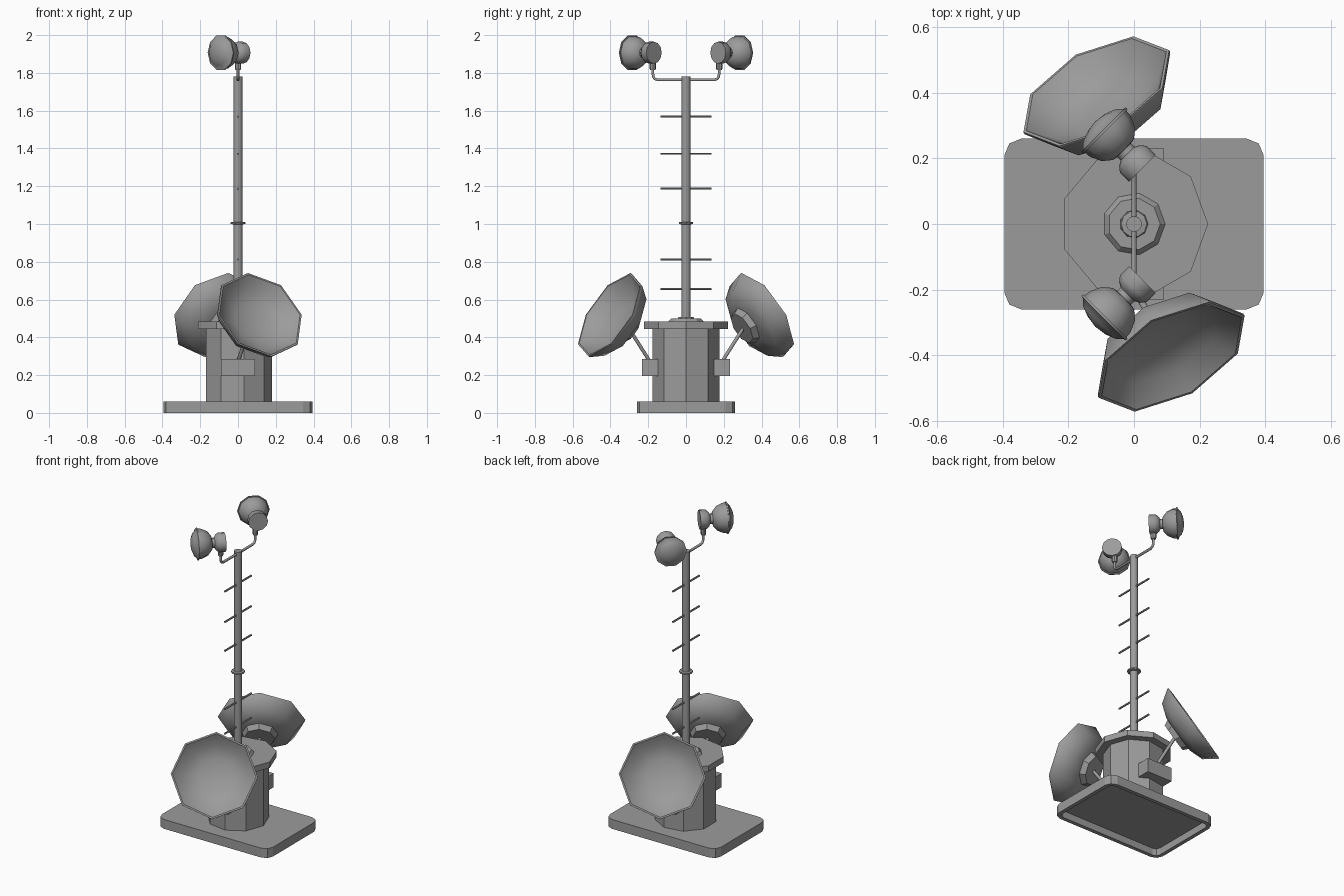
import bpy, bmesh
from math import cos, sin, pi, radians
from mathutils import Matrix, Vector

cube = bpy.data.objects.get("Cube")
if cube:
    bpy.data.objects.remove(cube, do_unlink=True)

grey = bpy.data.materials.new("mid_grey")
grey.use_nodes = True
colour = (0.33, 0.33, 0.33, 1)
grey.diffuse_color = colour
grey.node_tree.nodes["Principled BSDF"].inputs["Base Color"].default_value = colour


def finish(name, bm, smooth=None):
    bmesh.ops.remove_doubles(bm, verts=bm.verts, dist=1e-5)
    bmesh.ops.recalc_face_normals(bm, faces=bm.faces)
    mesh = bpy.data.meshes.new(name)
    bm.to_mesh(mesh)
    bm.free()
    mesh.materials.append(grey)
    obj = bpy.data.objects.new(name, mesh)
    bpy.context.collection.objects.link(obj)
    if smooth:
        bpy.ops.object.select_all(action="DESELECT")
        obj.select_set(True)
        bpy.context.view_layer.objects.active = obj
        bpy.ops.object.shade_smooth_by_angle(angle=radians(smooth))
    return obj


def frame(origin, normal):
    """Matrix whose z points along normal and whose x stays level."""
    n = Vector(normal).normalized()
    u = Vector((-n.y, n.x, 0))
    u = u.normalized() if u.length > 1e-4 else Vector((1, 0, 0))
    m = Matrix((u, n.cross(u), n)).transposed().to_4x4()
    return Matrix.Translation(origin) @ m


def lathe(name, profile, sides, matrix=Matrix(), smooth=None):
    """Spin (radius, height) points round the local z axis."""
    bm = bmesh.new()
    rings = [[bm.verts.new(matrix @ Vector((r * cos(2 * pi * i / sides), r * sin(2 * pi * i / sides), h)))
              for i in range(sides)] for r, h in profile]
    for a, b in zip(rings, rings[1:]):
        for i in range(sides):
            j = (i + 1) % sides
            bm.faces.new((a[i], a[j], b[j], b[i]))
    for ring, point in ((rings[0], profile[0]), (rings[-1], profile[-1])):
        if point[0] > 0:
            bm.faces.new(ring)
    return finish(name, bm, smooth)


def rod(name, start, end, radius, sides=8):
    start, end = Vector(start), Vector(end)
    return lathe(name, [(radius, 0), (radius, (end - start).length)], sides,
                 frame(start, end - start), 50)


def box(name, centre, size):
    bm = bmesh.new()
    bmesh.ops.create_cube(bm, size=1, matrix=Matrix.Translation(centre) @ Matrix.Diagonal((*size, 1)))
    return finish(name, bm)


# Base tray, rounded corners and hollow underside
bm = bmesh.new()
bmesh.ops.create_cube(bm, size=1, matrix=Matrix.Translation((0, 0, 0.03)) @ Matrix.Diagonal((0.79, 0.52, 0.06, 1)))
corners = [e for e in bm.edges if abs(e.verts[0].co.z - e.verts[1].co.z) > 0.01]
bmesh.ops.bevel(bm, geom=corners, offset=0.05, segments=2, profile=0.5, affect="EDGES")
bottom = min(bm.faces, key=lambda f: f.calc_center_median().z)
bmesh.ops.inset_region(bm, faces=[bottom], thickness=0.025)
hollow = bmesh.ops.extrude_face_region(bm, geom=[bottom])
bmesh.ops.translate(bm, vec=(0, 0, 0.045), verts=[v for v in hollow["geom"] if isinstance(v, bmesh.types.BMVert)])
bmesh.ops.delete(bm, geom=[bottom], context="FACES")
finish("base_tray", bm)

# Nine sided housing, lid and mast foot
lathe("housing", [(0.18, 0.06), (0.18, 0.45)], 9)
lathe("housing_lid", [(0.226, 0.445), (0.226, 0.483)], 9)
lathe("mast_foot", [(0.098, 0.48), (0.08, 0.5)], 9)

# Mast with collars and cross rungs
lathe("mast", [(0.024, 0.49), (0.024, 1.78)], 12, smooth=50)
lathe("mast_socket", [(0.045, 0.495), (0.04, 0.508)], 9)
lathe("mast_collar", [(0.024, 0.998), (0.04, 1.0), (0.04, 1.009), (0.024, 1.011)], 10)
for z in (0.655, 0.812, 1.187, 1.372, 1.568):
    rod("rung", (0, -0.135, z), (0, 0.135, z), 0.006, 6)

# Two dishes on struts, one turned half round from the other
dish_profile = [(0, -0.118), (0.12, -0.112), (0.203, -0.083), (0.255, -0.008), (0.255, 0),
                (0.245, 0), (0.19, -0.06), (0.11, -0.09), (0, -0.1)]
for side, turn in (("front", 0), ("back", pi)):
    spin = Matrix.Rotation(turn, 4, "Z")
    m = spin @ frame((0.115, -0.405, 0.52), (0.424, -0.753, 0.5))
    lathe(side + "_dish", dish_profile, 8, m, 38)
    lathe(side + "_dish_mount", [(0.09, -0.145), (0.11, -0.105)], 8, m)
    rod(side + "_strut", spin @ Vector((0, -0.19, 0.27)), m @ Vector((0, 0, -0.13)), 0.01)
    box(side + "_strut_box", spin @ Vector((0, -0.19, 0.24)), (0.18, 0.085, 0.09))

# Two lamps on bent arms, mirrored front to back
bulb = [(0, -0.09), (0.045, -0.082), (0.072, -0.06), (0.088, -0.025), (0.09, -0.004),
        (0.096, -0.004), (0.096, 0.004), (0.088, 0.005), (0.07, 0.022), (0.04, 0.034), (0, 0.04)]
for side, s in (("front", -1), ("back", 1)):
    m = frame((-0.09, s * 0.285, 1.907), (-1, s, 0))
    lathe(side + "_lamp", bulb, 10, m, 40)
    lathe(side + "_lamp_drum", [(0.058, -0.163), (0.058, -0.125), (0.045, -0.108), (0.03, -0.1), (0.03, -0.08)],
          12, m, 40)
    curve = bpy.data.curves.new(side + "_lamp_arm", "CURVE")
    curve.dimensions = "3D"
    curve.bevel_depth = 0.008
    curve.bevel_resolution = 1
    path = [(0, 1.763), (0.15, 1.763), (0.165, 1.768), (0.173, 1.78), (0.176, 1.8), (0.176, 1.86)]
    spline = curve.splines.new("POLY")
    spline.points.add(len(path) - 1)
    for point, (y, z) in zip(spline.points, path):
        point.co = (0, s * y, z, 1)
    curve.materials.append(grey)
    bpy.context.collection.objects.link(bpy.data.objects.new(side + "_lamp_arm", curve))
    lathe(side + "_lamp_collar", [(0.014, 1.815), (0.017, 1.825), (0.017, 1.86)], 8,
          Matrix.Translation((0, s * 0.176, 0)), 40)
